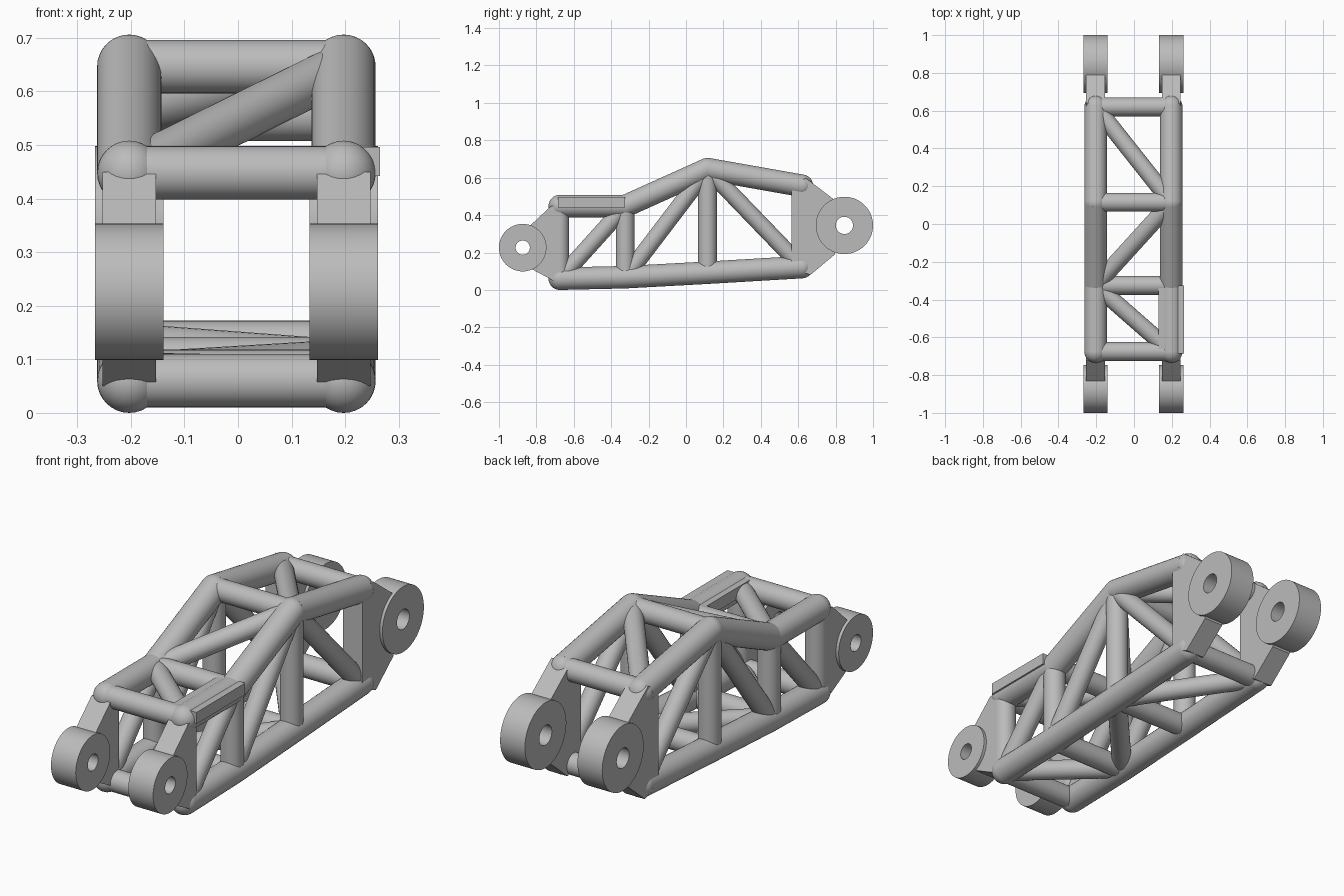
import bpy, bmesh, math
from mathutils import Vector, Matrix

if "Cube" in bpy.data.objects:
    bpy.data.objects.remove(bpy.data.objects["Cube"], do_unlink=True)

steel = bpy.data.materials.new("grey_steel")
steel.use_nodes = True
grey = (0.5, 0.5, 0.5, 1)
steel.diffuse_color = grey
steel.node_tree.nodes["Principled BSDF"].inputs["Base Color"].default_value = grey

SHIFT = -0.003          # truss sits slightly off centre beside the side box
HALF = 0.2              # chord distance from the truss axis
CHORD, BAR, BRACE = 0.06, 0.05, 0.045


def finish(name, bm):
    bmesh.ops.recalc_face_normals(bm, faces=bm.faces)
    mesh = bpy.data.meshes.new(name)
    bm.to_mesh(mesh)
    bm.free()
    mesh.materials.append(steel)
    obj = bpy.data.objects.new(name, mesh)
    bpy.context.collection.objects.link(obj)
    bpy.ops.object.select_all(action="DESELECT")
    obj.select_set(True)
    bpy.context.view_layer.objects.active = obj
    bpy.ops.object.shade_smooth_by_angle(angle=math.radians(35))
    return obj


def add_tube(bm, a, b, radius):
    a, b = Vector(a), Vector(b)
    turn = (b - a).to_track_quat("Z", "Y").to_matrix().to_4x4()
    bmesh.ops.create_cone(bm, cap_ends=True, segments=32, radius1=radius, radius2=radius,
                          depth=(b - a).length, matrix=Matrix.Translation((a + b) / 2) @ turn)


def tube(name, a, b, radius):
    bm = bmesh.new()
    add_tube(bm, a, b, radius)
    finish(name, bm)


def chord(name, points):
    # round tube along the points with ball joints and ball ends
    bm = bmesh.new()
    for a, b in zip(points, points[1:]):
        add_tube(bm, a, b, CHORD)
    for p in points:
        bmesh.ops.create_uvsphere(bm, u_segments=32, v_segments=16, radius=CHORD,
                                  matrix=Matrix.Translation(p))
    finish(name, bm)


def plate(name, x, outline, thick):
    # side outline in y, z extruded across x
    bm = bmesh.new()
    face = bm.faces.new([bm.verts.new((x - thick / 2, y, z)) for y, z in outline])
    new = bmesh.ops.extrude_face_region(bm, geom=[face])["geom"]
    bmesh.ops.translate(bm, vec=(thick, 0, 0),
                        verts=[v for v in new if isinstance(v, bmesh.types.BMVert)])
    finish(name, bm)


def eye_ring(name, centre, outer, inner, width):
    # rectangular section spun about the pin axis
    bm = bmesh.new()
    c = Vector(centre)
    section = [(-1, inner), (1, inner), (1, outer), (-1, outer)]
    verts = [bm.verts.new(c + Vector((s * width / 2, 0, r))) for s, r in section]
    edges = [bm.edges.new((verts[i], verts[(i + 1) % 4])) for i in range(4)]
    bmesh.ops.spin(bm, geom=verts + edges, cent=c, axis=(1, 0, 0),
                   angle=math.tau, steps=64)
    bmesh.ops.remove_doubles(bm, verts=bm.verts, dist=0.0001)
    finish(name, bm)


# truss joints in y, z from front to back
top = [(-0.675, 0.448), (-0.325, 0.448), (0.115, 0.646), (0.62, 0.557)]
bottom = [(-0.675, 0.06), (-0.325, 0.068), (0.115, 0.092), (0.62, 0.122)]

for side, sign in (("left", 1), ("right", -1)):
    x = SHIFT + sign * HALF
    t = [Vector((x, *p)) for p in top]
    b = [Vector((x, *p)) for p in bottom]

    # long chords
    chord(f"{side}_top_chord", t)
    chord(f"{side}_bottom_chord", b)

    # side posts and braces
    for i, label in enumerate(("front", "forward", "middle")):
        tube(f"{side}_{label}_post", b[i], t[i], BAR)
    tube(f"{side}_front_brace", b[0], t[1], BRACE)
    tube(f"{side}_middle_brace", b[1], t[2], BRACE)
    tube(f"{side}_back_brace", t[2], b[3], BRACE)

    # connecting lugs and their pin eyes
    plate(f"{side}_front_lug", x, [(-0.675, 0.06), (-0.675, 0.45), (-0.72, 0.45),
                                   (-0.832, 0.345), (-0.832, 0.115), (-0.71, 0.05)], 0.1)
    plate(f"{side}_back_lug", x, [(0.565, 0.12), (0.565, 0.56), (0.64, 0.598), (0.665, 0.58),
                                  (0.796, 0.48), (0.796, 0.19), (0.665, 0.08)], 0.1)
    eye_ring(f"{side}_front_eye", (x, -0.873, 0.226), 0.127, 0.038, 0.128)
    eye_ring(f"{side}_back_eye", (x, 0.847, 0.345), 0.153, 0.046, 0.128)

# cross bars and zigzag braces of the top and bottom faces
for level, joints in (("top", top), ("bottom", bottom)):
    for i, p in enumerate(joints):
        tube(f"{level}_cross_bar_{i + 1}", (SHIFT - HALF, *p), (SHIFT + HALF, *p), BAR)
    for i, (p, q) in enumerate(zip(joints, joints[1:])):
        s = HALF if i % 2 == 0 else -HALF
        tube(f"{level}_zigzag_brace_{i + 1}", (SHIFT + s, *p), (SHIFT - s, *q), BRACE)

# flat box wrapped over the left front chord
plate("side_box", 0.198, [(-0.685, 0.442), (-0.325, 0.442), (-0.325, 0.496), (-0.685, 0.496)], 0.134)
